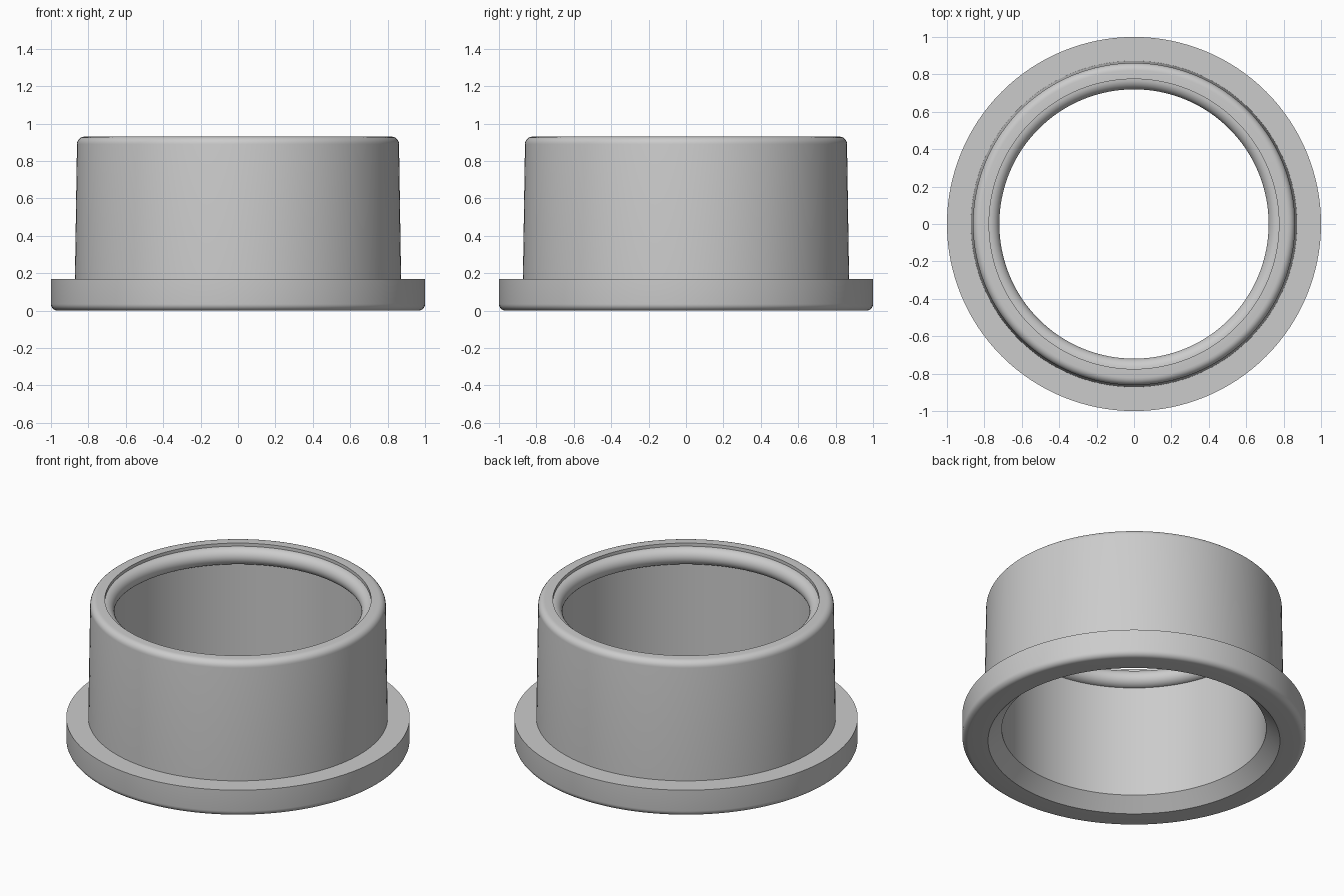
import bpy
import bmesh
from math import sin, cos, pi, radians
from mathutils import Vector, Matrix

cube = bpy.data.objects.get("Cube")
if cube:
    bpy.data.objects.remove(cube, do_unlink=True)

SEGMENTS = 128


def arc(r, z, radius, start, end, steps):
    """Points (radius, height) along an arc, angles in degrees."""
    angles = [radians(start + (end - start) * i / steps) for i in range(steps + 1)]
    return [(r + radius * cos(a), z + radius * sin(a)) for a in angles]


def lathe(name, profile, material):
    """Revolve a closed profile around the z axis."""
    bm = bmesh.new()
    rings = []
    for i in range(SEGMENTS):
        turn = Matrix.Rotation(2 * pi * i / SEGMENTS, 3, "Z")
        rings.append([bm.verts.new(turn @ Vector((r, 0, z))) for r, z in profile])
    for i, ring in enumerate(rings):
        after = rings[(i + 1) % SEGMENTS]
        for j in range(len(profile)):
            k = (j + 1) % len(profile)
            bm.faces.new((ring[j], after[j], after[k], ring[k]))
    bmesh.ops.recalc_face_normals(bm, faces=bm.faces)
    mesh = bpy.data.meshes.new(name)
    bm.to_mesh(mesh)
    bm.free()
    mesh.materials.append(material)
    obj = bpy.data.objects.new(name, mesh)
    bpy.context.collection.objects.link(obj)
    bpy.ops.object.select_all(action="DESELECT")
    obj.select_set(True)
    bpy.context.view_layer.objects.active = obj
    bpy.ops.object.shade_smooth_by_angle(angle=radians(30))
    return obj


grey = bpy.data.materials.new("plain grey")
grey.use_nodes = True
colour = (0.6, 0.6, 0.6, 1)
grey.diffuse_color = colour
grey.node_tree.nodes["Principled BSDF"].inputs["Base Color"].default_value = colour

# Flanged sleeve: chamfered mouth, rounded flange, tapered wall, rounded rim
# and a half-round bead inside the top of the bore
profile = [(0.77, 0.08), (0.85, 0)]
profile += arc(0.965, 0.035, 0.035, -90, 0, 6)
profile += [(1, 0.17), (0.872, 0.17)]
profile += arc(0.821, 0.89, 0.04, 0, 90, 6)
profile += [(0.775, 0.93)]
profile += arc(0.775, 0.855, 0.055, 90, 270, 16)
profile += [(0.77, 0.8)]
lathe("flanged_sleeve", profile, grey)
